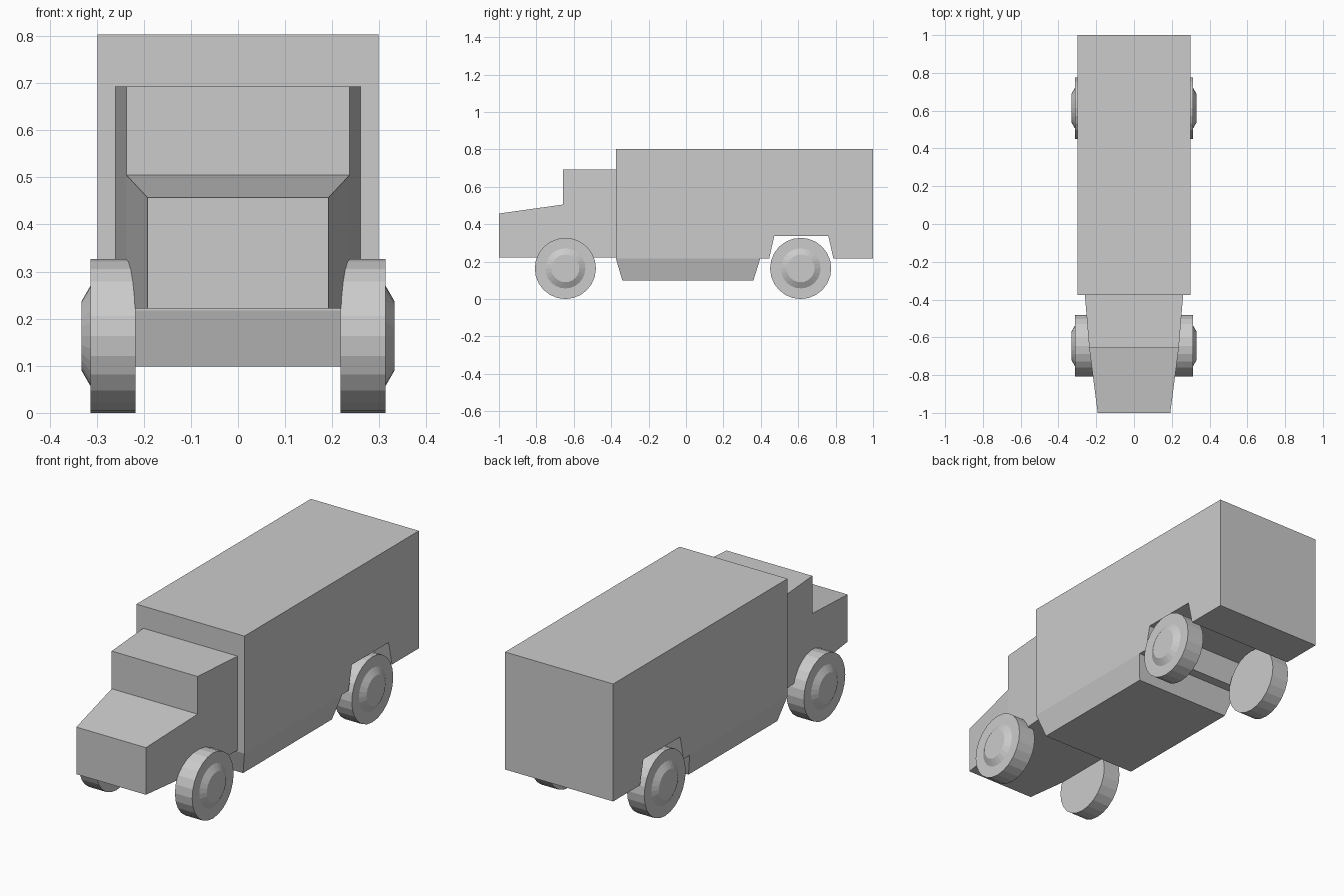
import bpy, bmesh, math
from mathutils import Matrix

if "Cube" in bpy.data.objects:
    bpy.data.objects.remove(bpy.data.objects["Cube"])


def finish(name, bm):
    bmesh.ops.recalc_face_normals(bm, faces=bm.faces)
    mesh = bpy.data.meshes.new(name)
    bm.to_mesh(mesh)
    bm.free()
    obj = bpy.data.objects.new(name, mesh)
    bpy.context.collection.objects.link(obj)
    return obj


def side_profile(name, points):
    """Mirror a side outline of (half width, y, z) points across x and close it."""
    bm = bmesh.new()
    right = [bm.verts.new((x, y, z)) for x, y, z in points]
    left = [bm.verts.new((-x, y, z)) for x, y, z in points]
    bm.faces.new(right)
    bm.faces.new(left[::-1])
    for i in range(len(points)):
        j = (i + 1) % len(points)
        bm.faces.new((right[i], left[i], left[j], right[j]))
    return finish(name, bm)


# Cargo box with a rear wheel channel running through it
W = 0.298
box = [(-0.375, 0.217), (0.445, 0.217), (0.472, 0.337), (0.761, 0.337),
       (0.788, 0.217), (1.0, 0.217), (1.0, 0.803), (-0.375, 0.803)]
side_profile("cargo_box", [(W, y, z) for y, z in box])

# Tapered skirt below the cargo box
side_profile("under_skirt", [(W, -0.375, 0.217), (0.266, -0.34, 0.098),
                             (0.266, 0.36, 0.098), (W, 0.397, 0.217)])

# Cab and hood, narrowing toward the front
cab = [(0.192, -1.0, 0.222), (0.237, -0.657, 0.222), (0.26, -0.375, 0.222),
       (0.26, -0.375, 0.693), (0.237, -0.657, 0.693), (0.237, -0.657, 0.505),
       (0.192, -1.0, 0.457)]
# Split into cab and hood so every side panel stays flat
side_profile("cab", cab[1:5])
side_profile("hood", [cab[0], cab[1], cab[5], cab[6]])


def wheel(name, side, y):
    """Tyre drum with a raised hub, turned around the x axis."""
    r, n = 0.1635, 24
    bm = bmesh.new()
    rings = []
    for x, rad in [(0.218, r), (0.313, r), (0.313, 0.107), (0.332, 0.074)]:
        rings.append([bm.verts.new((side * x,
                                    y + rad * math.sin(2 * math.pi * k / n),
                                    r - rad * math.cos(2 * math.pi * k / n)))
                      for k in range(n)])
    for a, b in zip(rings, rings[1:]):
        for k in range(n):
            m = (k + 1) % n
            bm.faces.new((a[k], a[m], b[m], b[k]))
    bm.faces.new(rings[0])
    bm.faces.new(rings[-1])
    finish(name, bm)


# Four wheels
for side, label in ((1, "right"), (-1, "left")):
    wheel("front_wheel_" + label, side, -0.645)
    wheel("rear_wheel_" + label, side, 0.613)
